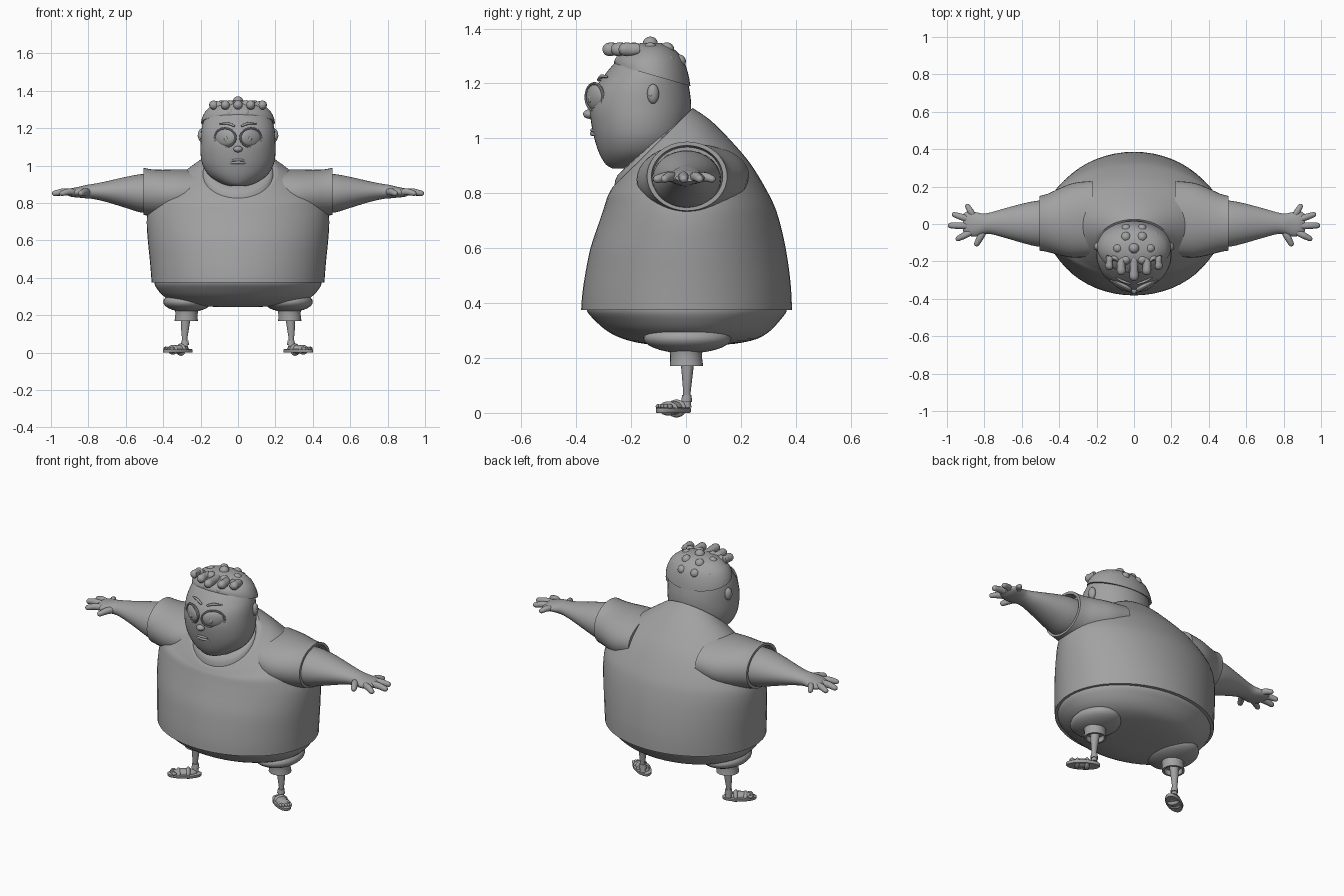
import bpy, bmesh, math
from mathutils import Vector, Matrix

if "Cube" in bpy.data.objects:
    bpy.data.objects.remove(bpy.data.objects["Cube"])

grey = bpy.data.materials.new("plain grey")
grey.diffuse_color = (0.36, 0.36, 0.36, 1)
grey.use_nodes = True
grey.node_tree.nodes["Principled BSDF"].inputs["Base Color"].default_value = grey.diffuse_color


def finish(name, bm, mirror=False):
    bmesh.ops.recalc_face_normals(bm, faces=bm.faces)
    me = bpy.data.meshes.new(name)
    bm.to_mesh(me)
    bm.free()
    me.materials.append(grey)
    ob = bpy.data.objects.new(name, me)
    bpy.context.collection.objects.link(ob)
    if mirror:
        ob.modifiers.new("mirror", 'MIRROR').use_mirror_merge = False
    return ob


def spline(rows, steps):
    """Catmull-Rom through rows of numbers."""
    out = []
    for i in range(len(rows) - 1):
        a, b = rows[max(i - 1, 0)], rows[i]
        c, d = rows[i + 1], rows[min(i + 2, len(rows) - 1)]
        for s in range(steps):
            t = s / steps
            out.append([0.5 * (2*q + (r-p)*t + (2*p-5*q+4*r-w)*t*t + (3*q-p-3*r+w)*t**3)
                        for p, q, r, w in zip(a, b, c, d)])
    return out + [list(rows[-1])]


def loft(name, rows, steps=3, seg=40, lip=(), mirror=False, bm=None):
    """Rows hold a centre and two half-axis vectors; lip rows follow without smoothing."""
    own = bm is None
    bm = bm or bmesh.new()
    rings = []
    for r in spline(rows, steps) + list(lip):
        c, u, v = Vector(r[:3]), Vector(r[3:6]), Vector(r[6:9])
        rings.append([bm.verts.new(c + u * math.cos(a) + v * math.sin(a))
                      for a in (2 * math.pi * k / seg for k in range(seg))])
    for a, b in zip(rings, rings[1:]):
        for k in range(seg):
            bm.faces.new((a[k], a[(k+1) % seg], b[(k+1) % seg], b[k]))
    bm.faces.new(rings[0])
    bm.faces.new(rings[-1])
    return finish(name, bm, mirror) if own else None


def slab(w, yf, zf, yb, zb):      # tilted level ring on the centre plane
    return [0, (yf+yb)/2, (zf+zb)/2, w, 0, 0, 0, (yb-yf)/2, (zb-zf)/2]


def across(x, y, z, ry, rz):      # ring facing along x
    return [x, y, z, 0, ry, 0, 0, 0, rz]


def level(x, y, z, rx, ry):       # ring facing along z
    return [x, y, z, rx, 0, 0, 0, ry, 0]


def tube(bm, pts, seg=12):
    """Round tube through (x, y, z, radius) points with rounded ends."""
    d = (Vector(pts[-1][:3]) - Vector(pts[0][:3])).normalized()
    u = d.orthogonal().normalized()
    v = d.cross(u)
    p = spline(pts, 3)
    e = p[-1]
    p += [[*(Vector(e[:3]) + d * e[3] * s), e[3] * k] for s, k in ((.5, .86), (.85, .5), (1, .05))]
    s = p[0]
    p = [[*(Vector(s[:3]) - d * s[3] * f), s[3] * k] for f, k in ((1, .05), (.85, .5), (.5, .86))] + p
    loft("", [[*q[:3], *(u * q[3]), *(v * q[3])] for q in p], 1, seg, bm=bm)


def ball(bm, c, r, rz=0.0, seg=20):
    m = Matrix.Translation(c) @ Matrix.Rotation(rz, 4, 'Z') @ Matrix.Diagonal((*r, 1))
    bmesh.ops.create_uvsphere(bm, u_segments=seg, v_segments=seg // 2, radius=1, matrix=m)


# Shirt body, collar plane tilted forward
loft("shirt", [slab(*r) for r in (
    (.462, -.382, .375, .386, .375), (.466, -.378, .43, .384, .43), (.472, -.368, .5, .378, .5),
    (.482, -.348, .6, .363, .6), (.488, -.318, .69, .34, .7), (.48, -.298, .75, .31, .78),
    (.44, -.287, .785, .24, .90), (.36, -.28, .80, .165, .99), (.28, -.272, .815, .09, 1.065),
    (.205, -.265, .825, .025, 1.11))], 4, 56, lip=[slab(.19, -.25, .83, .01, 1.10)])
loft("chest", [slab(.19, -.262, .82, .01, 1.08), slab(.175, -.25, .865, 0, 1.09),
               slab(.10, -.2, .91, -.05, 1.06)])

# Sleeves
loft("sleeve", [across(*r) for r in (
    (.22, .03, .865, .20, .115), (.32, .02, .85, .20, .13), (.40, .012, .85, .178, .128),
    (.46, .006, .855, .156, .125), (.505, .004, .862, .146, .126))],
    lip=[across(.505, .004, .862, .13, .112), across(.46, .004, .86, .125, .108)], mirror=True)

# Arms with palms
loft("arm", [across(*r) for r in (
    (.45, .002, .85, .126, .106), (.52, .002, .852, .122, .102), (.60, .004, .857, .104, .083),
    (.70, .005, .861, .076, .056), (.77, .004, .862, .057, .041), (.81, 0, .861, .056, .036),
    (.85, -.002, .858, .066, .029), (.89, .004, .856, .064, .023), (.915, .006, .855, .045, .012))],
    mirror=True)
bm = bmesh.new()
for a, b, r in (((.80, -.03), (.84, -.105), .019), ((.875, -.045), (.94, -.078), .018),
                ((.89, -.01), (.98, -.008), .019), ((.885, .025), (.96, .05), .018),
                ((.86, .045), (.89, .095), .017)):
    m = [(a[0] + b[0]) / 2, (a[1] + b[1]) / 2]
    tube(bm, [(*a, .858, r), (*m, .86, r), (*b, .852, r * .8)])
finish("fingers", bm, True)

# Shorts: belly-shaped seat, thigh bulges and cuffs
loft("shorts", [slab(w, f, z, b, z) for z, w, f, b in (
    (.40, .445, -.362, .366), (.37, .447, -.36, .366), (.34, .432, -.335, .345),
    (.30, .395, -.29, .308), (.27, .335, -.23, .26), (.252, .25, -.155, .18),
    (.245, .12, -.07, .08))], 3, 48)
bm = bmesh.new()
ball(bm, (.27, .005, .272), (.13, .16, .055), seg=28)
finish("thigh", bm, True)
loft("shorts_cuff", [level(.275, 0, .26, .07, .07), level(.275, 0, .215, .06, .058),
                     level(.277, .002, .17, .062, .061)], seg=28,
     lip=[level(.277, .002, .17, .05, .05), level(.277, .002, .20, .048, .048)], mirror=True)

# Legs and ankle bands
loft("leg", [level(*r) for r in (
    (.28, .005, .22, .03, .028), (.281, .005, .17, .025, .023), (.284, .004, .11, .019, .017),
    (.285, .003, .06, .013, .013), (.283, .002, .02, .018, .018))], seg=20, mirror=True)
loft("ankle_band", [level(.283, .002, .04, .022, .02), level(.284, .003, .066, .018, .017)],
     1, 20, mirror=True)

# Sandals turned outward
turn = math.atan2(-.57, .82)
foot = Matrix.Translation((.322, -.046, 0)) @ Matrix.Rotation(turn, 4, 'Z')


def foot_ring(x, z, a, b):
    c = foot @ Vector((x, 0, z))
    d = foot.to_3x3()
    return [*c, *(d @ Vector((a, 0, 0))), *(d @ Vector((0, b, 0)))]


loft("sandal_sole", [foot_ring(0, 0, .090, .040), foot_ring(0, .004, .093, .043),
                     foot_ring(0, .016, .093, .043), foot_ring(0, .019, .089, .039)], 1, 32, mirror=True)
bm = bmesh.new()
ball(bm, foot @ Vector((.0, 0, .018)), (.07, .033, .024), turn)
for i in range(5):
    ball(bm, foot @ Vector((.068 - abs(i - 1.5) * .005, .028 - i * .014, .023)), (.014, .008, .009), turn, 12)
finish("foot", bm, True)
bm = bmesh.new()
for x, h in ((.032, .026), (-.02, .033)):
    ball(bm, foot @ Vector((x, 0, .016)), (.017, .041, h), turn)
finish("sandal_straps", bm, True)

# Head
loft("head", [slab(w, f, z, b, z) for z, w, f, b in (
    (.891, .04, -.27, -.17), (.905, .09, -.292, -.09), (.945, .152, -.316, -.03),
    (1.0, .188, -.334, 0), (1.06, .20, -.346, .014), (1.12, .20, -.35, .019),
    (1.18, .197, -.332, .012), (1.23, .187, -.297, .0), (1.28, .163, -.255, -.02),
    (1.32, .115, -.205, -.055), (1.338, .04, -.15, -.1))], 3, 44)

# Hair cap and curls
loft("hair_cap", [slab(*r) for r in (
    (.198, -.262, 1.27, .016, 1.19), (.19, -.26, 1.285, .008, 1.235), (.168, -.245, 1.305, -.012, 1.29),
    (.12, -.205, 1.335, -.05, 1.33), (.05, -.16, 1.348, -.09, 1.347))], 3, 36)
bm = bmesh.new()
for polar, n, r in ((0, 1, .028), (34, 6, .027), (62, 10, .025)):
    p = math.radians(polar)
    for k in range(n):
        a = 2 * math.pi * (k + .5) / n + math.pi / 2
        ball(bm, (.155 * math.sin(p) * math.cos(a), -.13 + .125 * math.sin(p) * math.sin(a),
                  1.225 + .118 * math.cos(p)), (r, r, r), 0, 16)
for x in (-.13, -.068, 0, .068, .13):
    y = -.28 + abs(x) * .45
    tube(bm, [(x * .8, -.19, 1.32, .024), (x, y + .04, 1.325, .022), (x, y, 1.324, .025)], 16)
finish("hair_curls", bm)

# Ears
bm = bmesh.new()
ball(bm, (.196, -.12, 1.162), (.018, .022, .036), .3)
bmesh.ops.create_uvsphere(bm, u_segments=12, v_segments=8, radius=.01,
                          matrix=Matrix.Translation((.206, -.128, 1.16)))
finish("ear", bm, True)

# Eyes with round rims and pupils
ang = math.radians(29)
eye_frame = Matrix.Translation((.066, -.328, 1.15)) @ Matrix.Rotation(ang, 4, 'Z')
bm = bmesh.new()
ball(bm, eye_frame.translation, (.062, .022, .048), ang, 28)
finish("eye", bm, True)
bm = bmesh.new()
loop = [[*(eye_frame @ Vector((.064 * math.cos(a), -.006, .05 * math.sin(a)))), .0055]
        for a in (2 * math.pi * k / 24 for k in range(24))]
for a, b in zip(loop, loop[1:] + loop[:1]):
    tube(bm, [a, b], 8)
finish("eye_rim", bm, True)
bm = bmesh.new()
ball(bm, eye_frame @ Vector((-.012, -.020, -.008)), (.010, .004, .014), ang, 14)
finish("pupil", bm, True)

# Brows, nose and lips
bm = bmesh.new()
tube(bm, [(.022, -.318, 1.213, .006), (.055, -.308, 1.226, .007), (.095, -.288, 1.224, .004)], 10)
finish("brow", bm, True)
bm = bmesh.new()
ball(bm, (0, -.353, 1.088), (.024, .022, .017))
finish("nose", bm)
bm = bmesh.new()
for z, w, r in ((1.03, .062, .007), (1.017, .056, .008)):
    tube(bm, [(-w, -.322, z - .004, r * .6), (0, -.342, z, r), (w, -.322, z - .004, r * .6)], 10)
finish("lips", bm)

# Smooth shading with crisp hems
for ob in bpy.context.collection.objects:
    ob.select_set(True)
    bpy.context.view_layer.objects.active = ob
bpy.ops.object.shade_smooth_by_angle(angle=math.radians(40))
